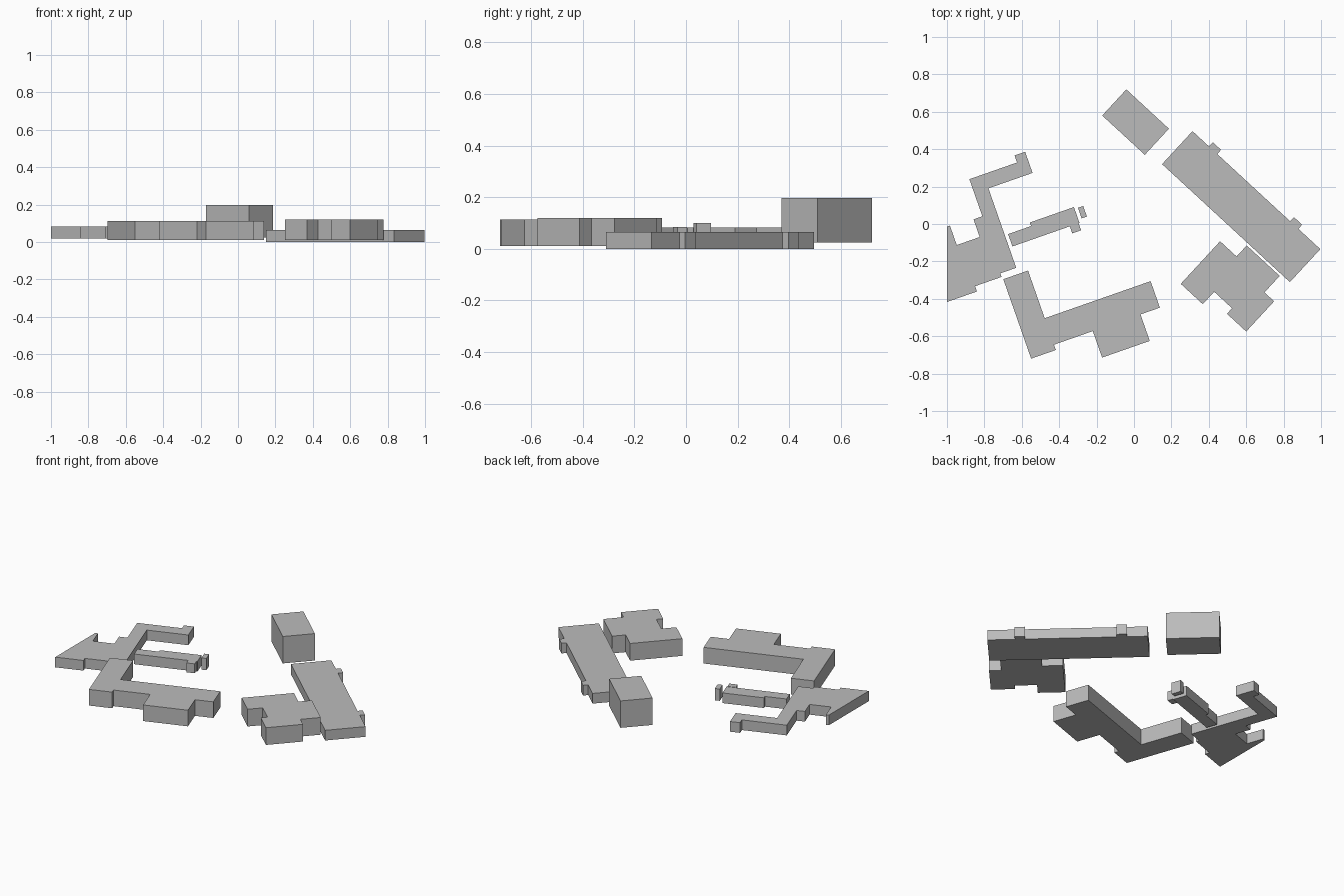
import bpy
import bmesh
from math import radians
from mathutils import Matrix, Vector

default_cube = bpy.data.objects.get("Cube")
if default_cube:
    bpy.data.objects.remove(default_cube, do_unlink=True)

# One plain grey for every building
grey = bpy.data.materials.new("plain grey")
grey.use_nodes = True
grey.diffuse_color = (0.5, 0.5, 0.5, 1)
shader = grey.node_tree.nodes["Principled BSDF"]
shader.inputs["Base Color"].default_value = grey.diffuse_color

# The two street directions the buildings line up with, and the site's edge
east_street = radians(-42.7)
west_street = radians(19.3)
site_edge = Vector((-1, 0, 0))


def walk_outline(start, street, steps):
    """Walk a right-angled outline: steps go along and across the street in turn."""
    turn = Matrix.Rotation(street, 3, "Z")
    along = turn @ Vector((1, 0, 0))
    across = turn @ Vector((0, 1, 0))
    corner = Vector((*start, 0))
    corners = [corner]
    # The last step along the street brings the outline back in line with its start
    closing_step = -sum(steps[::2])
    for index, length in enumerate([*steps, closing_step]):
        direction = across if index % 2 else along
        corner = corner + direction * length
        corners.append(corner)
    return corners


def building(name, bottom, top, start, street, steps):
    """Raise a flat-roofed block from its outline, cut off at the site's edge."""
    bm = bmesh.new()
    corners = walk_outline(start, street, steps)
    bm.faces.new([bm.verts.new(corner) for corner in corners])
    bmesh.ops.bisect_plane(
        bm, geom=bm.verts[:] + bm.edges[:] + bm.faces[:],
        plane_co=site_edge, plane_no=site_edge, clear_outer=True)
    bmesh.ops.translate(bm, verts=bm.verts[:], vec=(0, 0, bottom))
    raised = bmesh.ops.extrude_face_region(
        bm, geom=bm.faces[:], use_keep_orig=True)["geom"]
    for element in raised:
        if isinstance(element, bmesh.types.BMVert):
            element.co.z = top
    bmesh.ops.recalc_face_normals(bm, faces=bm.faces[:])
    mesh = bpy.data.meshes.new(name)
    bm.to_mesh(mesh)
    bm.free()
    mesh.materials.append(grey)
    block = bpy.data.objects.new(name, mesh)
    bpy.context.collection.objects.link(block)


# Tall block at the back
building("tall_block", .025, .197, (-.17, .58), east_street, [.31, .19])

# Long low hall with two equal stair bays on its outer side
bay = [.03, -.06, -.03]
building("long_hall", 0, .065, (.15, .32), east_street,
         [.93, .24, -.16, *bay, -.53, *bay])

# Stepped block against the hall
building("stepped_block", .01, .12, (.25, -.32), east_street,
         [.16, .09, .13, -.04, .14, .22, -.07, .12, -.24, -.08])

# Angled building at the front, with a projecting wing
building("angled_building", .01, .113, (-.55, -.72), west_street,
         [.14, .03, .22, -.15, .27, .15, .11, .15, -.6, .27])

# Winged building that runs up to the site's edge
building("winged_building", .018, .083, (-1, -.417), west_street,
         [.17, .03, .15, .02, .09, .45, .25, .12,
          -.06, -.04, -.27, -.21, -.05, -.1, -.13, .11])

# Narrow courtyard wing with two small huts at its end
building("courtyard_wing", .018, .083, (-.65, -.12), west_street,
         [.38, .09, -.25, -.02])
building("end_hut", .025, .1, (-.28, .03), west_street, [.03, .06])
building("side_hut", .025, .085, (-.33, -.05), west_street, [.05, .04])
